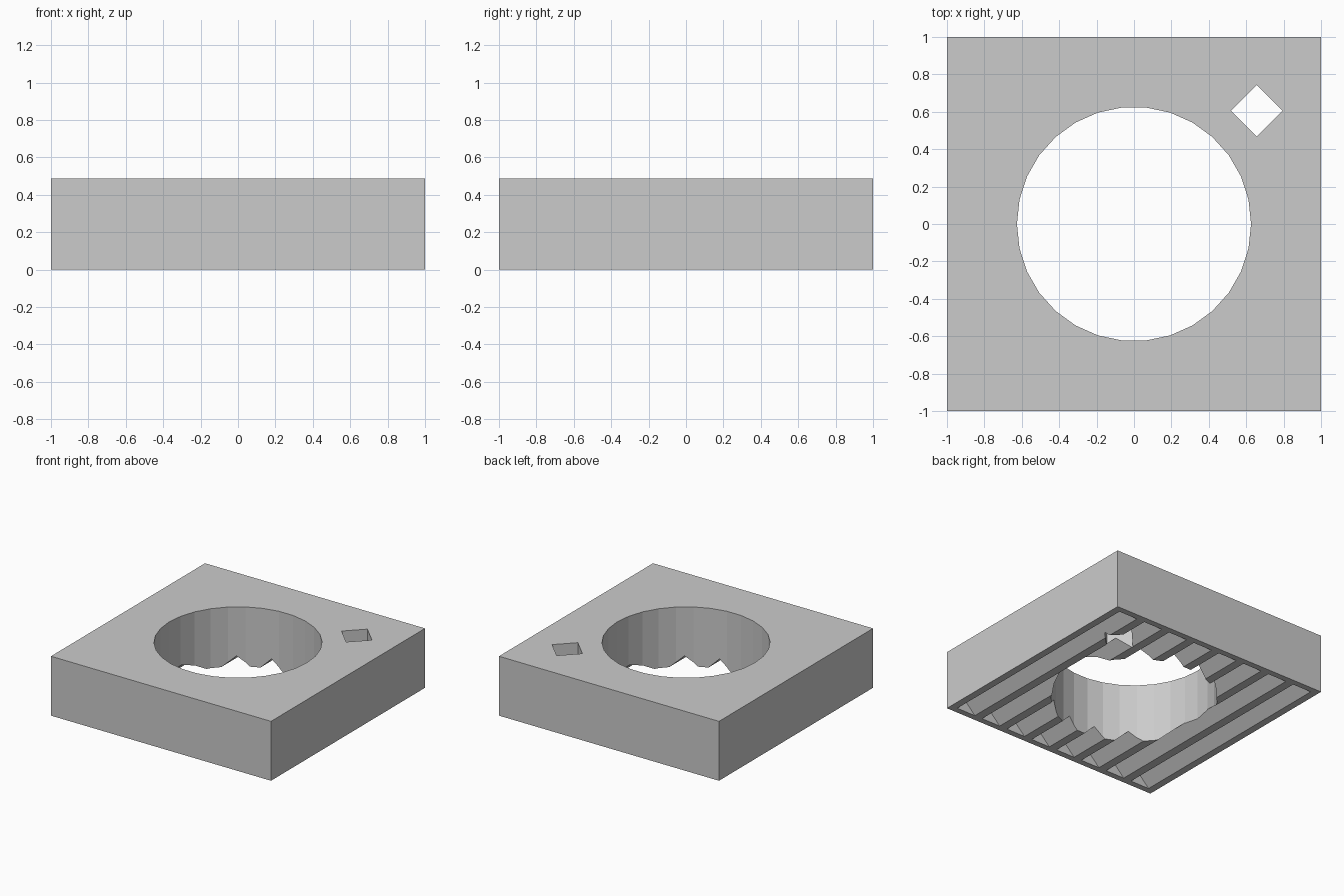
import bpy, bmesh, math
from mathutils import Matrix

if "Cube" in bpy.data.objects:
    bpy.data.objects.remove(bpy.data.objects["Cube"], do_unlink=True)

HEIGHT = 0.488
PITCH = 0.244          # spacing of the underside grooves
GROOVE_SIDE = 0.122    # square bar turned on its edge
GROOVE_LENGTH = 1.9

grey = bpy.data.materials.new("light_grey")
grey.use_nodes = True
colour = (0.6, 0.6, 0.6, 1)
grey.diffuse_color = colour
grey.node_tree.nodes["Principled BSDF"].inputs["Base Color"].default_value = colour


def finish(name, bm):
    mesh = bpy.data.meshes.new(name)
    bm.to_mesh(mesh)
    bm.free()
    mesh.materials.append(grey)
    obj = bpy.data.objects.new(name, mesh)
    bpy.context.scene.collection.objects.link(obj)
    return obj


def box(name, size, location, angle=0, axis='Z'):
    bm = bmesh.new()
    matrix = (Matrix.Translation(location) @ Matrix.Rotation(angle, 4, axis)
              @ Matrix.Diagonal((*size, 1)))
    bmesh.ops.create_cube(bm, size=1, matrix=matrix)
    return finish(name, bm)


def cut(target, cutter):
    mod = target.modifiers.new(cutter.name, 'BOOLEAN')
    mod.operation = 'DIFFERENCE'
    mod.solver = 'EXACT'
    mod.object = cutter
    cutter.hide_render = True
    cutters.append(cutter)


cutters = []

# Square block
block = box("block", (2, 2, HEIGHT), (0, 0, HEIGHT / 2))

# V grooves under the block, stopping short of the rim
for i in range(8):
    x = (i - 3.5) * PITCH
    cut(block, box("groove_cutter", (GROOVE_SIDE, GROOVE_LENGTH, GROOVE_SIDE),
                   (x, 0, 0), math.pi / 4, 'Y'))

# Large round through hole
bm = bmesh.new()
bmesh.ops.create_cone(bm, cap_ends=True, segments=30, radius1=0.626, radius2=0.626,
                      depth=2, matrix=Matrix.Rotation(math.pi / 2, 4, 'Z'))
cut(block, finish("round_hole_cutter", bm))

# Small diamond through hole
cut(block, box("diamond_hole_cutter", (0.195, 0.195, 2), (0.656, 0.605, 0), math.pi / 4))

# Bake the cuts and drop the cutters
depsgraph = bpy.context.evaluated_depsgraph_get()
block.data = bpy.data.meshes.new_from_object(block.evaluated_get(depsgraph))
block.modifiers.clear()
for cutter in cutters:
    bpy.data.objects.remove(cutter, do_unlink=True)
block.data.materials.clear()
block.data.materials.append(grey)
